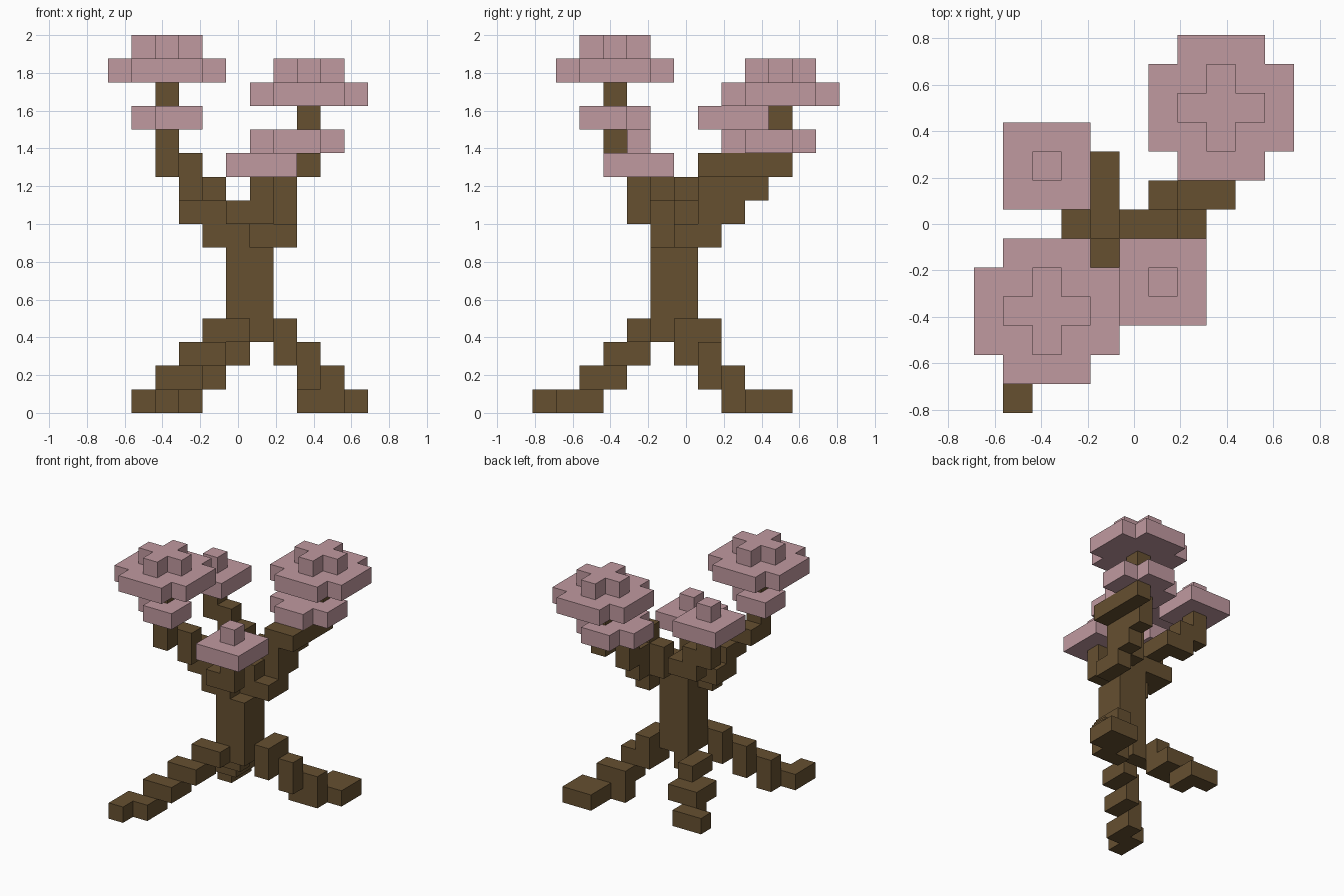
import bpy
import bmesh
from itertools import product
from mathutils import Vector

UNIT = 0.125
STEPS = {"L": (-1, 0, 0), "R": (1, 0, 0), "F": (0, -1, 0),
         "B": (0, 1, 0), "U": (0, 0, 1), "D": (0, 0, -1)}
taken = set()

if "Cube" in bpy.data.objects:
    bpy.data.objects.remove(bpy.data.objects["Cube"])


def make_material(name, colour):
    mat = bpy.data.materials.new(name)
    mat.use_nodes = True
    mat.diffuse_color = (*colour, 1)
    mat.node_tree.nodes["Principled BSDF"].inputs["Base Color"].default_value = (*colour, 1)
    return mat


bark = make_material("brown bark", (0.133, 0.08, 0.03))
blossom = make_material("pink blossom", (0.53, 0.32, 0.35))


def build(name, cells, mat):
    """Make one closed blocky mesh from grid cells, keeping only its outer faces."""
    cells = set(cells) - taken
    taken.update(cells)
    bm = bmesh.new()
    for cell in sorted(cells):
        for step in STEPS.values():
            if tuple(c + s for c, s in zip(cell, step)) in cells:
                continue
            normal = Vector(step)
            side = Vector((step[1], step[2], step[0]))
            up = normal.cross(side)
            middle = Vector(cell) + Vector((0, 0, 0.5)) + normal / 2
            corners = [middle + (side * a + up * b) / 2
                       for a, b in ((-1, -1), (1, -1), (1, 1), (-1, 1))]
            bm.faces.new([bm.verts.new(p * UNIT) for p in corners])
    bmesh.ops.remove_doubles(bm, verts=bm.verts, dist=UNIT / 100)
    bmesh.ops.dissolve_limit(bm, angle_limit=0.01, verts=bm.verts, edges=bm.edges)
    mesh = bpy.data.meshes.new(name)
    bm.to_mesh(mesh)
    bm.free()
    mesh.materials.append(mat)
    bpy.context.collection.objects.link(bpy.data.objects.new(name, mesh))


def block(xs, ys, zs):
    return set(product(*(range(a, b + 1) for a, b in (xs, ys, zs))))


def walk(start, path):
    """Cells passed while stepping one block at a time along a path."""
    cells = [start]
    for letter in path:
        cells.append(tuple(c + s for c, s in zip(cells[-1], STEPS[letter])))
    return cells


def plate(xs, ys, z, trim=""):
    """Flat layer of blocks; trim lists the corners to leave out."""
    corners = {"a": (xs[0], ys[0], z), "b": (xs[1], ys[0], z),
               "c": (xs[1], ys[1], z), "d": (xs[0], ys[1], z)}
    return block(xs, ys, (z, z)) - {corners[c] for c in trim}


def around(x, y, z, reach, trim=""):
    return plate((x - reach, x + reach), (y - reach, y + reach), z, trim)


# Trunk
build("trunk", block((0, 1), (-1, 0), (3, 6)) | block((0, 0), (-1, 0), (7, 8))
      | block((1, 1), (0, 0), (7, 8)), bark)

# Roots, from the tip up to the trunk
build("front_right_root", walk((-4, -6, 0), "BRBURBURBURB"), bark)
build("back_left_root", walk((4, 4, 0), "RFLFLURLFULFUB"), bark)
build("back_right_root", walk((-3, 3, 0), "RFUFRBFUFRU"), bark)

# Branches, from the trunk out to the blossom
build("front_right_branch", walk((0, -1, 7), "LULUFULFUUU"), bark)
build("back_right_branch", walk((0, 0, 8), "LLRUBBLULU"), bark)
build("front_left_branch", walk((0, -1, 8), "FRU"), bark)
build("back_left_branch", walk((1, 0, 7), "RBUBUBURBUU"), bark)
build("back_left_twig", walk((1, 0, 8), "BURURB"), bark)

# Two large canopies: a wide layer with a cross on top, and a smaller layer below
for name, x, y, z in (("front_right_canopy", -3, -3, 14), ("back_left_canopy", 3, 4, 13)):
    build(name, around(x, y, z, 2, "abcd") | around(x, y, z + 1, 1, "abcd"), blossom)
build("front_right_lower_blossom", around(-3, -3, 12, 1, "ac"), blossom)
build("back_left_lower_blossom", plate((1, 4), (2, 5), 11, "abcd"), blossom)

# Two small canopies: a square layer with a single bud
for name, x, y, z in (("back_right_blossom", -3, 2, 12), ("front_left_blossom", 1, -2, 10)):
    build(name, around(x, y, z, 1) | {(x, y, z + 1)}, blossom)
